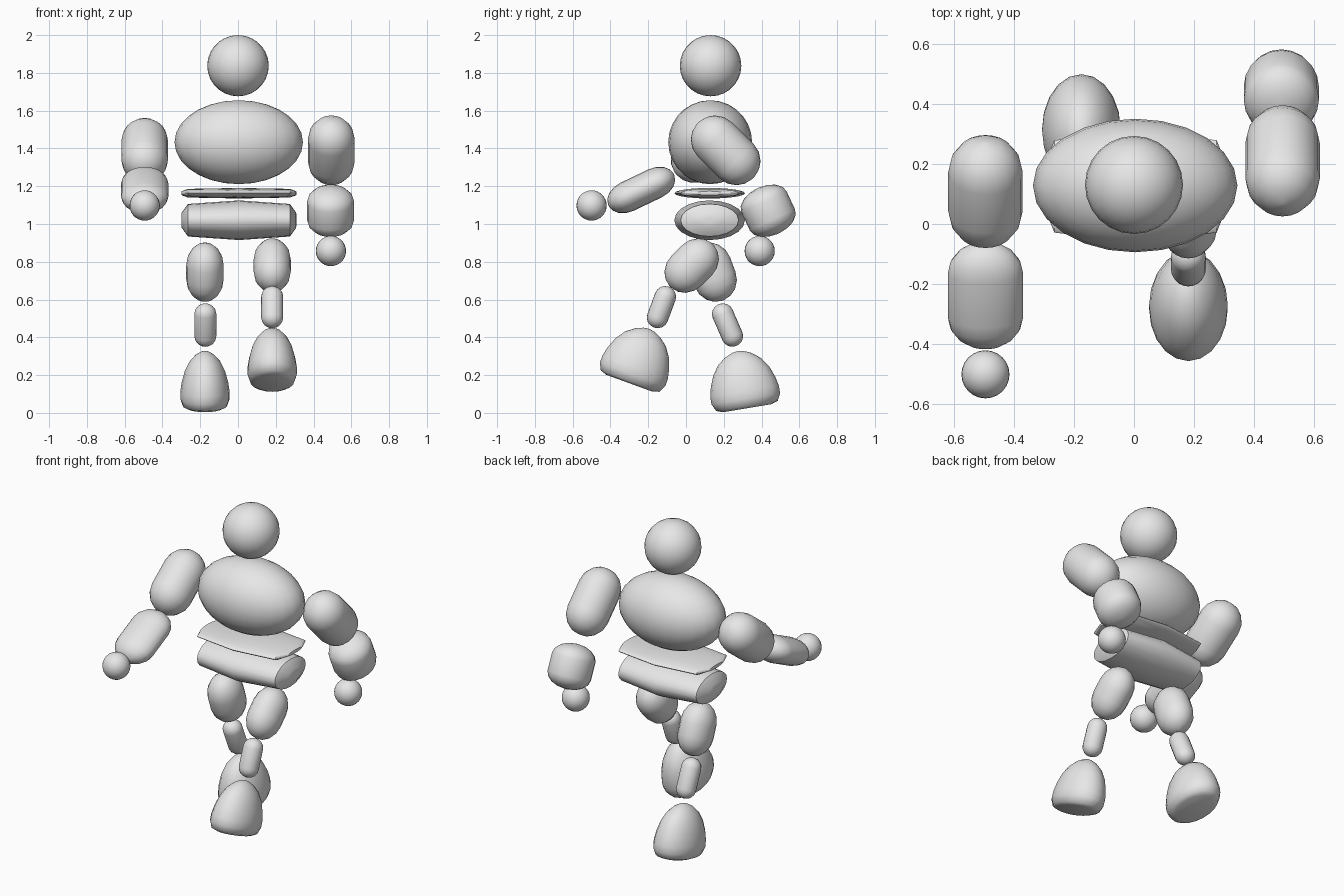
import bpy, bmesh
from math import radians, pi, sin, cos, atan2
from mathutils import Matrix, Vector

cube = bpy.data.objects.get("Cube")
if cube:
    bpy.data.objects.remove(cube, do_unlink=True)

grey = bpy.data.materials.new("plain grey")
grey.use_nodes = True
colour = (0.8, 0.8, 0.8, 1)
grey.diffuse_color = colour
grey.node_tree.nodes["Principled BSDF"].inputs["Base Color"].default_value = colour


def finish(name, bm, matrix, sharp=60):
    bm.transform(matrix)
    bmesh.ops.recalc_face_normals(bm, faces=bm.faces)
    mesh = bpy.data.meshes.new(name)
    bm.to_mesh(mesh)
    bm.free()
    mesh.materials.append(grey)
    obj = bpy.data.objects.new(name, mesh)
    bpy.context.collection.objects.link(obj)
    bpy.ops.object.select_all(action="DESELECT")
    obj.select_set(True)
    bpy.context.view_layer.objects.active = obj
    bpy.ops.object.shade_smooth_by_angle(angle=radians(sharp))


def lathe(name, profile, matrix, sides=20, sharp=60):
    """Revolve (radius, height) points about z, then place with matrix."""
    bm = bmesh.new()
    rings = [[bm.verts.new((r * cos(2 * pi * i / sides), r * sin(2 * pi * i / sides), h))
              for i in range(sides)] for r, h in profile]
    for a, b in zip(rings, rings[1:]):
        for i in range(sides):
            j = (i + 1) % sides
            bm.faces.new((a[i], a[j], b[j], b[i]))
    bm.faces.new(rings[0])
    bm.faces.new(rings[-1])
    finish(name, bm, matrix, sharp)


def ball(name, centre, size):
    bm = bmesh.new()
    bmesh.ops.create_uvsphere(bm, u_segments=24, v_segments=14, radius=1)
    finish(name, bm, Matrix.LocRotScale(Vector(centre), None, Vector(size)))


def limb(name, centre, axis, length, rx, rt, cap):
    """Rounded capsule whose axis (y, z) lies in the side plane."""
    turn = Matrix.Rotation(atan2(-axis[0], axis[1]), 4, "X")
    half = length / 2
    arc = [radians(a) for a in (4, 25, 45, 68, 90)]
    top = [(sin(a), half - cap + cap * cos(a)) for a in arc]
    profile = top + [(r, -h) for r, h in reversed(top)]
    lathe(name, profile, Matrix.Translation(centre) @ turn @ Matrix.Diagonal((rx, rt, 1, 1)))


# Head and chest
ball("head", (0, 0.13, 1.838), (0.163, 0.163, 0.162))
ball("chest", (0.004, 0.128, 1.433), (0.34, 0.222, 0.222))

# Waist and hips: faceted barrels lying sideways
barrel = [(0.1, -0.305), (0.38, -0.303), (0.82, -0.27), (1, 0),
          (0.82, 0.27), (0.38, 0.303), (0.1, 0.305)]
for name, z, height in (("waist", 1.163, 0.028), ("hips", 1.02, 0.105)):
    place = Matrix.Translation((0.005, 0.125, z)) @ Matrix.Rotation(pi / 2, 4, "Y")
    lathe(name, barrel, place @ Matrix.Diagonal((height, 0.187, 1, 1)), sharp=35)

# Arms
limb("left_upper_arm", (0.494, 0.21, 1.39), (-1, 1), 0.415, 0.124, 0.128, 0.125)
limb("right_upper_arm", (-0.494, 0.108, 1.39), (0.8, 0.6), 0.41, 0.124, 0.125, 0.125)
limb("left_forearm", (0.49, 0.435, 1.07), (-0.42, 0.9), 0.265, 0.125, 0.132, 0.08)
limb("right_forearm", (-0.494, -0.237, 1.18), (0.9, 0.43), 0.385, 0.125, 0.082, 0.11)
ball("left_hand", (0.492, 0.39, 0.857), (0.08,) * 3)
ball("right_hand", (-0.494, -0.5, 1.098), (0.08,) * 3)

# Legs
limb("left_thigh", (0.181, 0.03, 0.78), (0.7, 0.7), 0.32, 0.099, 0.112, 0.12)
limb("right_thigh", (-0.175, 0.14, 0.745), (-0.35, 0.94), 0.32, 0.099, 0.115, 0.12)
limb("left_shin", (0.181, -0.13, 0.56), (0.35, 0.94), 0.23, 0.058, 0.057, 0.055)
limb("right_shin", (-0.173, 0.22, 0.465), (-0.4, 0.92), 0.24, 0.058, 0.057, 0.055)

# Feet: egg shapes with a flat sole
egg = [(0.13, 0), (0.165, 0.012), (0.184, 0.05), (0.184, 0.09), (0.173, 0.14),
       (0.15, 0.2), (0.115, 0.25), (0.07, 0.285), (0.03, 0.302), (0.005, 0.306)]
for name, spot, tilt in (("left_foot", (0.181, -0.3, 0.157), -20),
                         ("right_foot", (-0.175, 0.325, 0.025), 9.5)):
    place = Matrix.Translation(spot) @ Matrix.Rotation(radians(tilt), 4, "X")
    lathe(name, egg, place @ Matrix.Diagonal((0.71, 1, 1, 1)), sharp=50)
